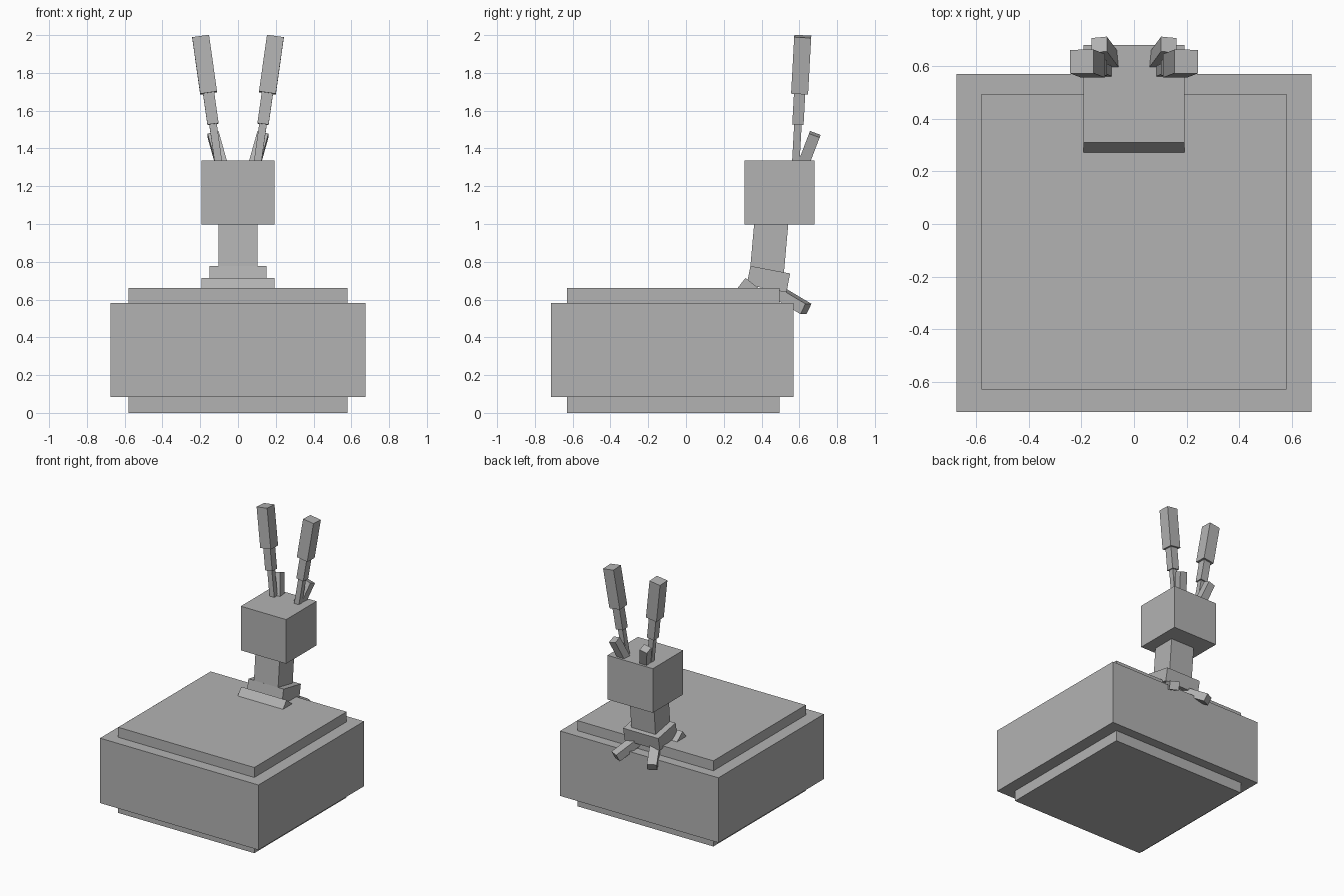
import bpy
from mathutils import Vector, Matrix

if "Cube" in bpy.data.objects:
    bpy.data.objects.remove(bpy.data.objects["Cube"], do_unlink=True)

grey = bpy.data.materials.new("plain grey")
grey.use_nodes = True
COLOUR = (0.45, 0.45, 0.45, 1)
grey.diffuse_color = COLOUR
grey.node_tree.nodes["Principled BSDF"].inputs["Base Color"].default_value = COLOUR


def box(name, low, high):
    """Upright block between two opposite corners."""
    low, high = Vector(low), Vector(high)
    bpy.ops.mesh.primitive_cube_add(size=1, location=(low + high) / 2)
    obj = bpy.context.object
    obj.name = name
    obj.data.transform(Matrix.Diagonal((*(high - low), 1)))
    obj.data.materials.append(grey)
    return obj


def bar(name, start, end, width, depth, side=(1, 0, 0)):
    """Block running from start to end, its width lying along side."""
    start, end = Vector(start), Vector(end)
    length = (end - start).length
    up = (end - start).normalized()
    back = up.cross(Vector(side)).normalized()
    across = back.cross(up)
    obj = box(name, (-width / 2, -depth / 2, -length / 2),
              (width / 2, depth / 2, length / 2))
    turn = Matrix((across, back, up)).transposed().to_4x4()
    obj.matrix_world = Matrix.Translation((start + end) / 2) @ turn
    return obj


# Pedestal: wide block around a narrower, taller core
box("pedestal_core", (-0.58, -0.63, 0), (0.58, 0.495, 0.66))
box("pedestal_block", (-0.675, -0.715, 0.083), (0.675, 0.57, 0.583))

# Head, neck and tilted body
box("head", (-0.193, 0.31, 0.997), (0.193, 0.68, 1.337))
bar("neck", (0, 0.427, 0.73), (0, 0.452, 1.01), 0.206, 0.18)
bar("body", (0, 0.427, 0.658), (0, 0.446, 0.758), 0.3, 0.214)

# Wide front foot sloping down into the pedestal
bar("front_foot", (0, 0.272, 0.63), (0, 0.334, 0.708), 0.386, 0.08).location = \
    (0, 0.33, 0.63)
front_foot = bpy.data.objects["front_foot"]
front_foot.data.transform(Matrix.Diagonal((1, 1.6, 1.15, 1)))

# Paired parts: rear feet, stepped ears and small back ears
for label, s in (("left", 1), ("right", -1)):
    bar(f"{label}_rear_foot", (s * 0.075, 0.478, 0.644), (s * 0.155, 0.635, 0.55),
        0.07, 0.062, (0.89, -s * 0.454, 0))

    root = Vector((s * 0.1, 0.58, 1.3))
    tip = Vector((s * 0.198, 0.618, 1.993))
    steps = ((0, 0.33, 0.04), (0.33, 0.573, 0.06), (0.568, 1, 0.09))
    for part, (a, b, size) in zip(("lower", "middle", "upper"), steps):
        bar(f"{label}_ear_{part}", root.lerp(tip, a), root.lerp(tip, b), size, size)

    bar(f"{label}_back_ear", (s * 0.083, 0.615, 1.3), (s * 0.132, 0.682, 1.475),
        0.06, 0.06)
